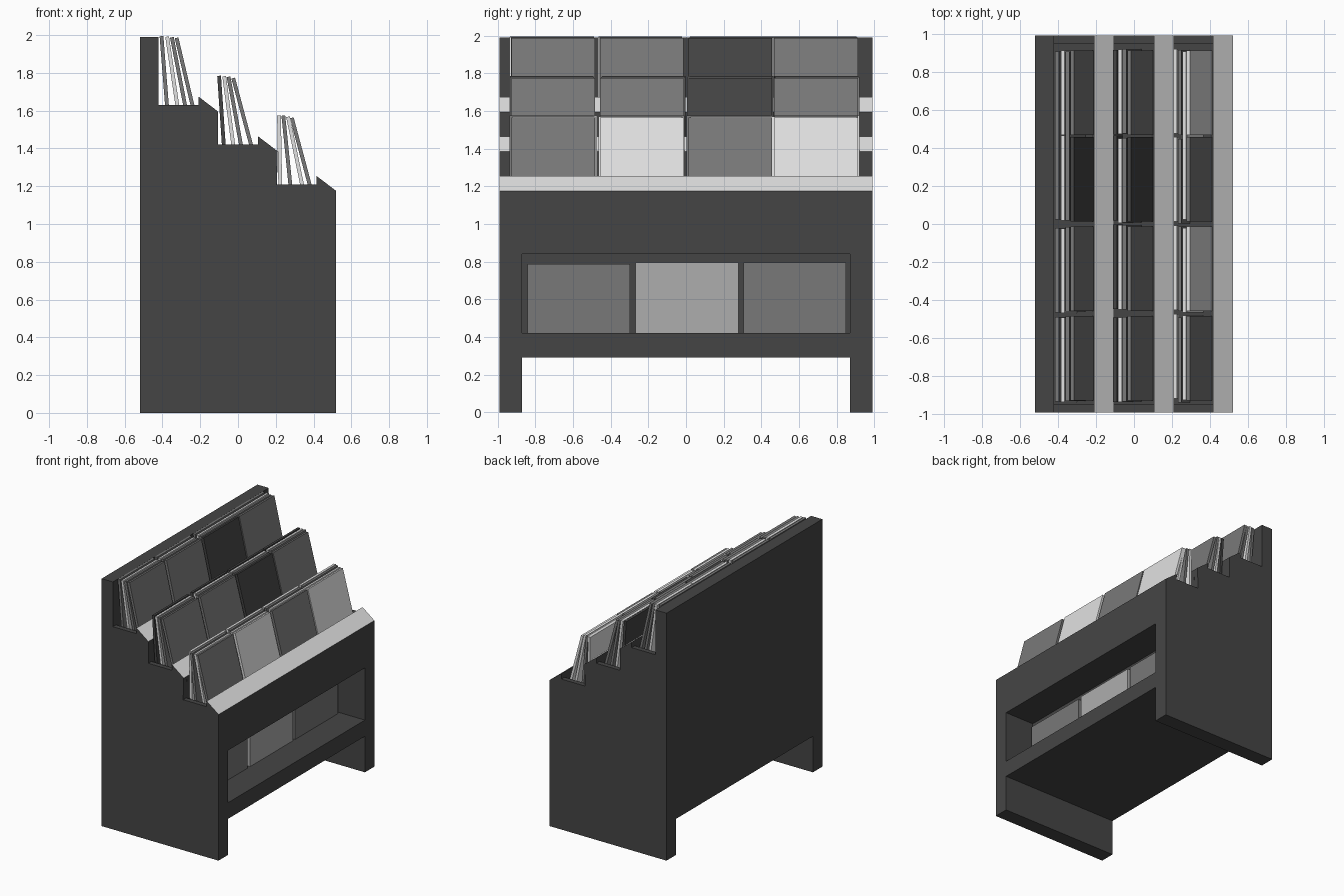
import bpy
import bmesh
import math
import random
from mathutils import Matrix, Vector

random.seed(4)
cube = bpy.data.objects.get("Cube")
if cube:
    bpy.data.objects.remove(cube, do_unlink=True)


def make_material(name, value):
    mat = bpy.data.materials.new(name)
    mat.use_nodes = True
    colour = (value, value, value, 1)
    mat.diffuse_color = colour
    mat.node_tree.nodes["Principled BSDF"].inputs["Base Color"].default_value = colour
    return mat


charcoal = make_material("charcoal", 0.06)
white = make_material("white", 0.75)
grey = make_material("mid grey", 0.19)
light = make_material("light grey", 0.42)
black = make_material("dark sleeve", 0.058)


def finish(name, bm, *materials):
    bmesh.ops.recalc_face_normals(bm, faces=bm.faces)
    mesh = bpy.data.meshes.new(name)
    bm.to_mesh(mesh)
    bm.free()
    for mat in materials:
        mesh.materials.append(mat)
    obj = bpy.data.objects.new(name, mesh)
    bpy.context.collection.objects.link(obj)
    return obj


def extrude_profile(name, points, y0, y1):
    """Extrude an x/z outline along y; sloping lip faces become white."""
    bm = bmesh.new()
    face = bm.faces.new([bm.verts.new((x, y0, z)) for x, z in points])
    new = bmesh.ops.extrude_face_region(bm, geom=[face])["geom"]
    verts = [v for v in new if isinstance(v, bmesh.types.BMVert)]
    bmesh.ops.translate(bm, vec=(0, y1 - y0, 0), verts=verts)
    bmesh.ops.recalc_face_normals(bm, faces=bm.faces)
    for f in bm.faces:
        if f.normal.z > 0.3 and f.normal.x > 0.3:
            f.material_index = 1
    return finish(name, bm, charcoal, white)


# Stepped cabinet outline: three bins, each with a sloping lip in front
BINS = [(-0.42, 1.63), (-0.105, 1.42), (0.205, 1.21)]
DEPTH = 0.08


def stepped_top(sink):
    points = [(-0.52, 1.99), (-0.42, 1.99)]
    for x, z in BINS:
        points += [(x, z - sink), (x + 0.21, z - sink),
                   (x + 0.21, z + 0.045), (x + 0.315, z - 0.035)]
    return points


# Core with the display niche and raised underside
niche = [(0.52, 0.84), (0.26, 0.84), (0.26, 0.42), (0.52, 0.42)]
extrude_profile("cabinet_core",
                stepped_top(DEPTH) + niche + [(0.52, 0.29), (-0.52, 0.29)],
                -0.87, 0.87)

# Side panels reaching the floor, and thin outer panels closing the bins
feet = [(0.52, 0), (-0.52, 0)]
for side, s in (("left", 1), ("right", -1)):
    front, back = sorted((s * 0.87, s * 0.95))
    extrude_profile(side + "_side_panel", stepped_top(DEPTH) + feet, front, back)
    front, back = sorted((s * 0.95, s * 0.99))
    extrude_profile(side + "_end_panel", stepped_top(0) + feet, front, back)


def sleeve(name, x, y, z, width, height, lean, mat, thick=0.02):
    """Flat square sleeve standing on its rear lower edge, leaning back."""
    bm = bmesh.new()
    bmesh.ops.create_cube(bm, size=1)
    bm.transform(Matrix.Translation(Vector((x, y, z)))
                 @ Matrix.Rotation(-lean, 4, "Y")
                 @ Matrix.Diagonal((thick, width, height, 1))
                 @ Matrix.Translation((0.5, 0, 0.5)))
    finish(name, bm, mat)


# Sleeves in the bins: rear to front, offsets from each bin's rear wall
HEIGHT = 0.445
COLUMNS = [-0.705, -0.235, 0.235, 0.69]
TOPS = [(0.005, 0.035, 0.06, 0.085), (-0.005, 0.022, 0.045, 0.07),
        (0.002, 0.025, 0.05, 0.07)]
BASES = [(0.04, 0.10, 0.145, 0.187), (0.025, 0.08, 0.125, 0.185),
         (0.01, 0.07, 0.14, 0.185)]
COVERS = [(grey, grey, black, grey), (grey, grey, black, grey),
          (grey, white, grey, white)]
BEHIND = [(grey, white, grey), (black, white, grey), (white, grey, white)]

for row, (bin_x, bin_z) in enumerate(BINS):
    for col, y in enumerate(COLUMNS):
        mats = BEHIND[row] + (COVERS[row][col],)
        for i, (top, base) in enumerate(zip(TOPS[row], BASES[row])):
            lean = math.asin((base - top) / HEIGHT)
            shift = random.uniform(-0.012, 0.012) if i < 3 else 0
            sleeve(f"sleeve_{row + 1}_{col + 1}_{i + 1}", bin_x + base,
                   y + shift, bin_z - DEPTH, 0.445, HEIGHT, lean, mats[i])

# Sleeves displayed in the niche
for i, (y, height, mat) in enumerate([(-0.57, 0.367, grey), (0.005, 0.375, light),
                                      (0.578, 0.375, grey)]):
    sleeve(f"niche_sleeve_{i + 1}", 0.265, y, 0.42, 0.545, height, 0, mat, 0.03)
